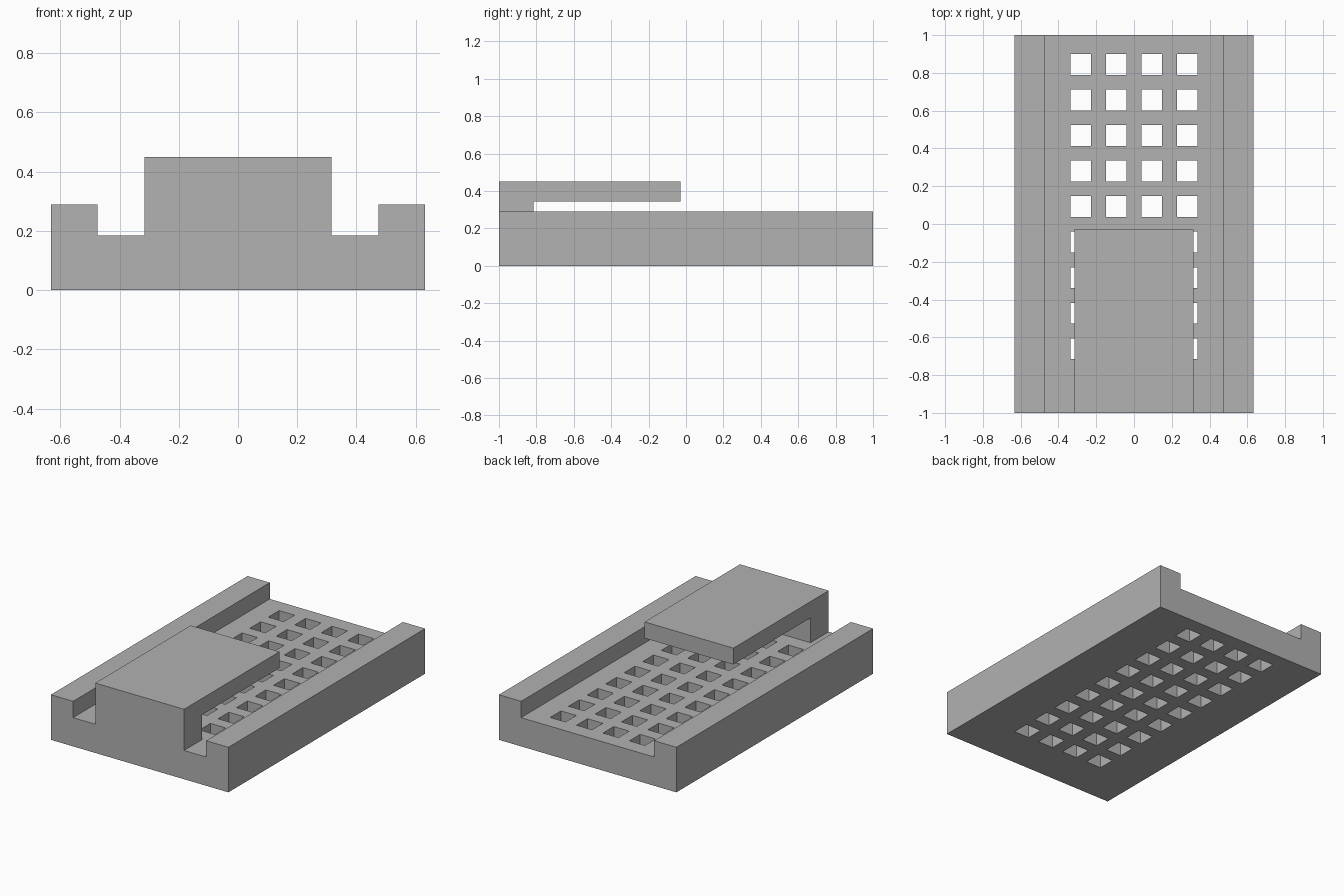
import bpy
import bmesh

cube = bpy.data.objects.get("Cube")
if cube:
    bpy.data.objects.remove(cube, do_unlink=True)

GREY = (0.445, 0.445, 0.445, 1.0)
grey = bpy.data.materials.new("plain grey")
grey.use_nodes = True
grey.diffuse_color = GREY
grey.node_tree.nodes["Principled BSDF"].inputs["Base Color"].default_value = GREY

FLOOR, RAIL_TOP = 0.185, 0.29
HALF_WIDTH, RAIL_INNER = 0.632, 0.474
PITCH, HOLE = 0.1882, 0.11


def make_object(name, bm):
    bmesh.ops.recalc_face_normals(bm, faces=bm.faces)
    mesh = bpy.data.meshes.new(name)
    bm.to_mesh(mesh)
    bm.free()
    mesh.materials.append(grey)
    obj = bpy.data.objects.new(name, mesh)
    bpy.context.collection.objects.link(obj)
    return obj


def extrude_profile(name, points, direction):
    """Extrude a closed 3D outline along a vector."""
    bm = bmesh.new()
    face = bm.faces.new([bm.verts.new(p) for p in points])
    new = bmesh.ops.extrude_face_region(bm, geom=[face])["geom"]
    verts = [v for v in new if isinstance(v, bmesh.types.BMVert)]
    bmesh.ops.translate(bm, verts=verts, vec=direction)
    return make_object(name, bm)


# Tray: a channel cross-section with a rail along each side
half = [(HALF_WIDTH, 0), (HALF_WIDTH, RAIL_TOP), (RAIL_INNER, RAIL_TOP), (RAIL_INNER, FLOOR)]
section = half + [(-x, z) for x, z in reversed(half)]
tray = extrude_profile("tray", [(x, -1, z) for x, z in section], (0, 2, 0))

# Grid of square holes through the floor
bm = bmesh.new()
for col in range(4):
    for row in range(9):
        x, y = (col - 1.5) * PITCH, 0.845 - row * PITCH
        cell = bmesh.ops.create_cube(bm, size=1)["verts"]
        bmesh.ops.scale(bm, verts=cell, vec=(HOLE, HOLE, 0.6))
        bmesh.ops.translate(bm, verts=cell, vec=(x, y, 0.1))
cutter = make_object("hole_cutter", bm)
cut = tray.modifiers.new("holes", 'BOOLEAN')
cut.operation = 'DIFFERENCE'
cut.solver = 'EXACT'
cut.object = cutter

# Apply the cut and discard the helper
bpy.context.view_layer.objects.active = tray
bpy.ops.object.modifier_apply(modifier=cut.name)
bpy.data.objects.remove(cutter, do_unlink=True)

# Overhanging clip: an L-shaped side profile rising from the front of the floor
clip_side = [(-1, FLOOR), (-0.815, FLOOR), (-0.815, 0.345),
             (-0.03, 0.345), (-0.03, 0.45), (-1, 0.45)]
extrude_profile("overhanging_clip", [(-0.316, y, z) for y, z in clip_side], (0.632, 0, 0))
